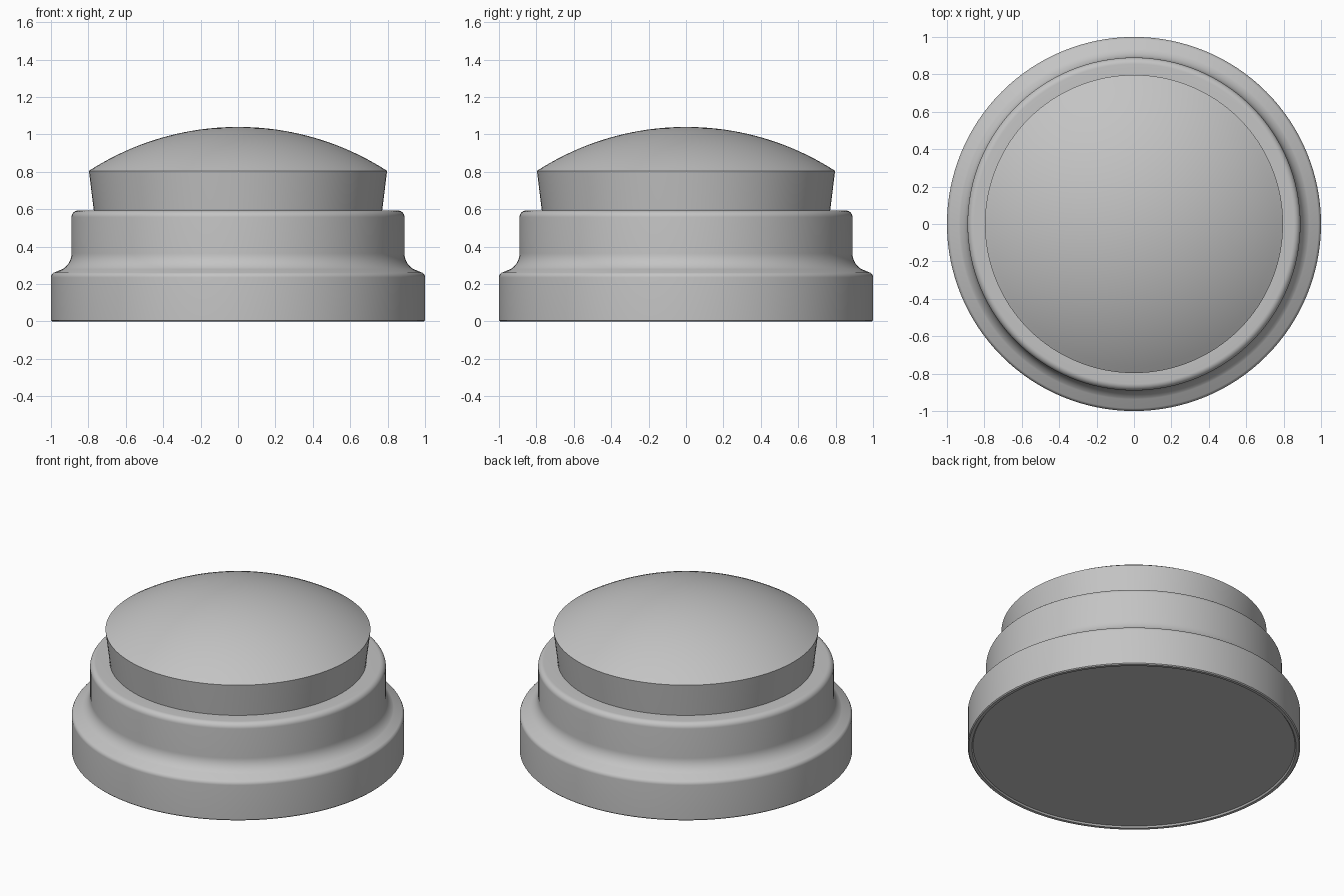
import bpy, bmesh, math

cube = bpy.data.objects.get("Cube")
if cube:
    bpy.data.objects.remove(cube, do_unlink=True)

SEGMENTS = 128

grey = bpy.data.materials.new("plain_grey")
grey.use_nodes = True
colour = (0.55, 0.55, 0.55, 1)
grey.diffuse_color = colour
grey.node_tree.nodes["Principled BSDF"].inputs["Base Color"].default_value = colour


def arc(cx, cz, radius, start, end, steps):
    """Points (r, z) along a circular arc, angles in degrees."""
    angles = [math.radians(start + (end - start) * i / steps) for i in range(steps + 1)]
    return [(cx + radius * math.cos(a), cz + radius * math.sin(a)) for a in angles]


def lathe(name, profile):
    """Spin a (radius, height) profile around the z axis."""
    bm = bmesh.new()
    verts = [bm.verts.new((r, 0, z)) for r, z in profile]
    edges = [bm.edges.new(pair) for pair in zip(verts, verts[1:])]
    bmesh.ops.spin(bm, geom=verts + edges, cent=(0, 0, 0), axis=(0, 0, 1),
                   angle=math.tau, steps=SEGMENTS, use_duplicate=False)
    bmesh.ops.remove_doubles(bm, verts=bm.verts, dist=0.0001)
    bmesh.ops.recalc_face_normals(bm, faces=bm.faces)
    mesh = bpy.data.meshes.new(name)
    bm.to_mesh(mesh)
    bm.free()
    mesh.materials.append(grey)
    obj = bpy.data.objects.new(name, mesh)
    bpy.context.collection.objects.link(obj)
    bpy.ops.object.select_all(action='DESELECT')
    obj.select_set(True)
    bpy.context.view_layer.objects.active = obj
    bpy.ops.object.shade_smooth_by_angle(angle=math.radians(32))
    return obj


# Stepped housing with a shallow recess underneath and a socket for the button
housing = [(0, 0.01), (0.968, 0.01), (0.975, 0), (0.994, 0), (1, 0.006)]
housing += arc(0.97, 0.235, 0.03, 0, 58, 6)          # soft lower shoulder
housing += arc(0.99, 0.365, 0.1, 238, 180, 10)       # concave sweep up to the collar
housing += arc(0.855, 0.558, 0.035, 0, 90, 8)        # rounded collar lip
housing += [(0.772, 0.593), (0.772, 0.5), (0, 0.5)]
lathe("housing", housing)

# Flared push button with a shallow domed top
rim, rim_z, rise = 0.797, 0.805, 0.235
dome_radius = (rim ** 2 + rise ** 2) / (2 * rise)
half_angle = math.degrees(math.asin(rim / dome_radius))
button = [(0, 0.51), (0.76, 0.51), (0.771, 0.593)]
button += arc(0, rim_z + rise - dome_radius, dome_radius, 90 - half_angle, 90, 20)
lathe("push_button", button)
